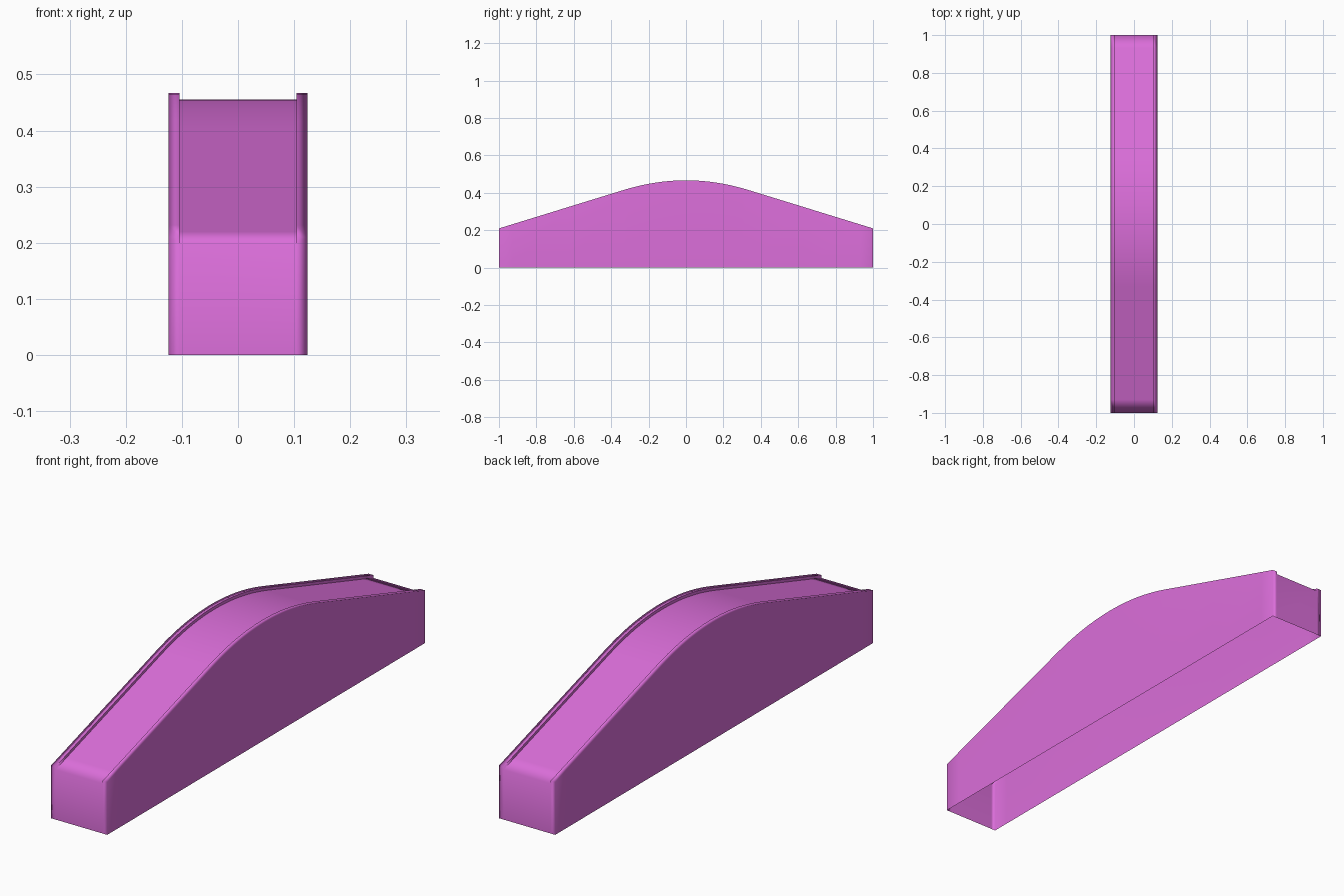
import bpy
import bmesh

cube = bpy.data.objects.get("Cube")
if cube:
    bpy.data.objects.remove(cube, do_unlink=True)

HALF_WIDTH, RIM_INNER = 0.124, 0.104
DECK_DROP = 0.0115
END_Z, PEAK_Z, SLOPE, CREST = 0.21, 0.467, 0.308, 0.33

# Single colour
orchid = bpy.data.materials.new("orchid_pink")
orchid.use_nodes = True
colour = (0.71, 0.156, 0.70, 1.0)
orchid.diffuse_color = colour
shader = next(n for n in orchid.node_tree.nodes if n.type == "BSDF_PRINCIPLED")
shader.inputs["Base Color"].default_value = colour
shader.inputs["Roughness"].default_value = 0.7


def rim_height(y):
    """Straight ramps that blend into a rounded crest."""
    y = abs(y)
    if y >= CREST:
        return END_Z + SLOPE * (1 - y)
    return PEAK_Z - SLOPE / (2 * CREST) * y * y


# Lengthwise stations: short end segments, straight ramps, rounded crest
crest = [CREST * i / 10 for i in range(-10, 11)]
stations = [-1, -0.93, -0.63] + crest + [0.63, 0.93, 1]

bm = bmesh.new()
sections = []
for y in stations:
    z = rim_height(y)
    half = [(HALF_WIDTH, 0), (HALF_WIDTH, z), (RIM_INNER, z), (RIM_INNER, z - DECK_DROP)]
    profile = half + [(-x, h) for x, h in reversed(half)]
    sections.append([bm.verts.new((x, y, h)) for x, h in profile])

# Shell: outer walls, raised rims and sunken deck, open underneath
for a, b in zip(sections, sections[1:]):
    for i in range(7):
        bm.faces.new((a[i], a[i + 1], b[i + 1], b[i]))
    for i in (2, 3, 4, 5):
        bm.edges.get((a[i], b[i])).smooth = False

# End walls: a centre panel between two rim posts
for s, y in ((sections[0], -1), (sections[-1], 1)):
    foot_l = bm.verts.new((RIM_INNER, y, 0))
    foot_r = bm.verts.new((-RIM_INNER, y, 0))
    bm.faces.new((s[0], s[1], s[2], s[3], foot_l))
    bm.faces.new((foot_l, s[3], s[4], foot_r))
    bm.faces.new((foot_r, s[4], s[5], s[6], s[7]))

bmesh.ops.recalc_face_normals(bm, faces=bm.faces)
# Make sure the deck faces upward
bm.normal_update()
deck = max(bm.faces, key=lambda f: f.calc_area() if abs(f.normal.z) > 0.9 else 0)
if deck.normal.z < 0:
    bmesh.ops.reverse_faces(bm, faces=bm.faces)
for f in bm.faces:
    f.smooth = True

mesh = bpy.data.meshes.new("arched_ramp")
bm.to_mesh(mesh)
bm.free()
mesh.materials.append(orchid)
ramp = bpy.data.objects.new("arched_ramp", mesh)
bpy.context.collection.objects.link(ramp)

# Area-weighted shading keeps large walls flat and softens the borders
weighted = ramp.modifiers.new("soft_borders", "WEIGHTED_NORMAL")
weighted.mode = "FACE_AREA"
weighted.keep_sharp = True
